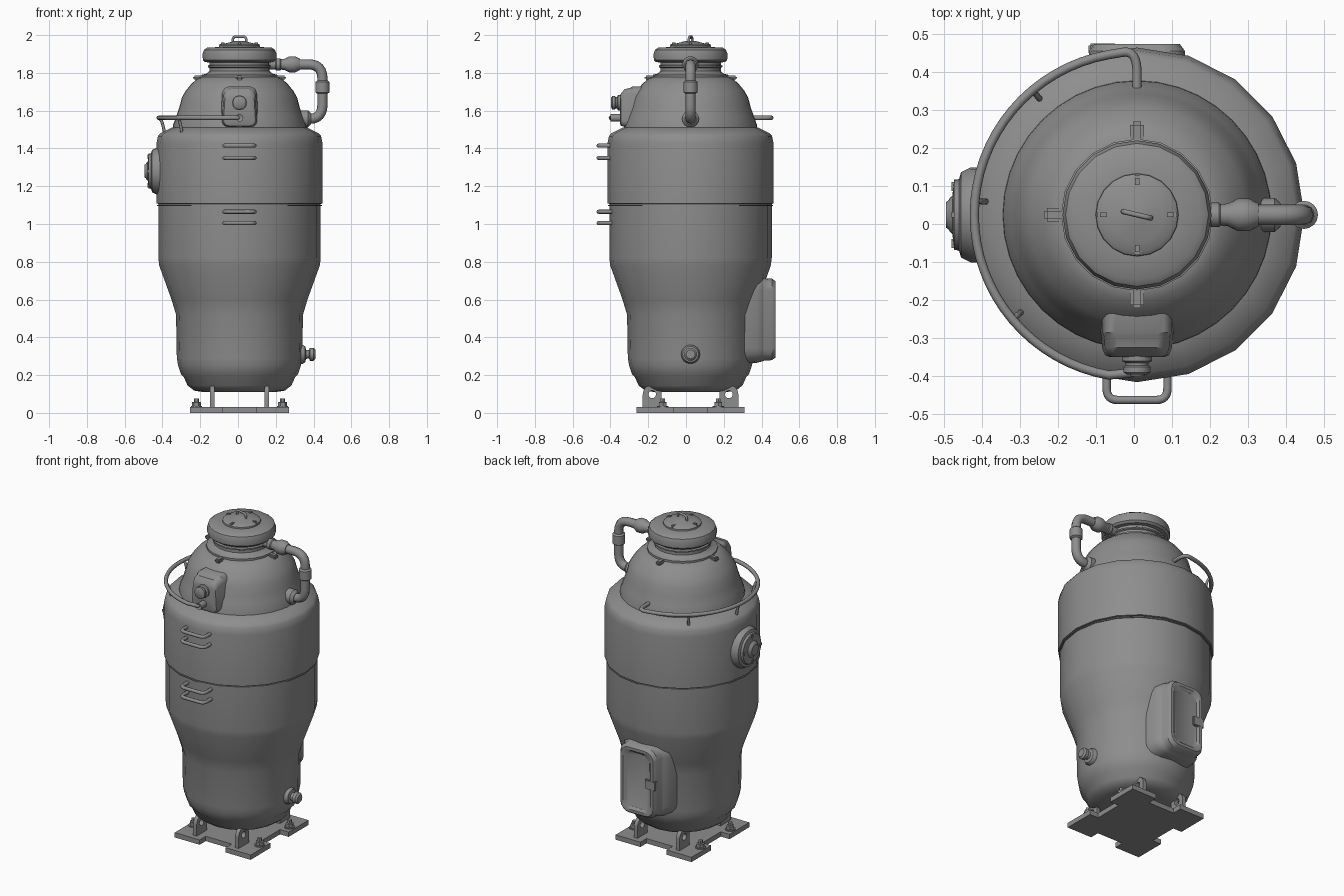
import bpy, bmesh, math
from mathutils import Vector

cube = bpy.data.objects.get("Cube")
if cube:
    bpy.data.objects.remove(cube, do_unlink=True)

steel = bpy.data.materials.new("grey steel")
steel.use_nodes = True
GREY = (0.27, 0.27, 0.27, 1)
steel.diffuse_color = GREY
steel.node_tree.nodes["Principled BSDF"].inputs["Base Color"].default_value = GREY

CX, CY = 0.008, 0.024   # vessel axis


def finish(ob, angle=35):
    ob.data.materials.clear()
    ob.data.materials.append(steel)
    bpy.ops.object.select_all(action='DESELECT')
    ob.select_set(True)
    bpy.context.view_layer.objects.active = ob
    bpy.ops.object.shade_smooth_by_angle(angle=math.radians(angle))
    return ob


def make(name, bm):
    bmesh.ops.recalc_face_normals(bm, faces=bm.faces)
    me = bpy.data.meshes.new(name)
    bm.to_mesh(me)
    bm.free()
    ob = bpy.data.objects.new(name, me)
    bpy.context.collection.objects.link(ob)
    return finish(ob)


def loft(name, loops, caps=True):
    """Skin a row of equal-length closed loops."""
    bm = bmesh.new()
    rings = [[bm.verts.new(p) for p in loop] for loop in loops]
    n = len(rings[0])
    for a, b in zip(rings, rings[1:]):
        for i in range(n):
            j = (i + 1) % n
            bm.faces.new((a[i], a[j], b[j], b[i]))
    if caps:
        bm.faces.new(rings[0])
        bm.faces.new(rings[-1])
    return make(name, bm)


def lathe(name, profile, at=(CX, CY, 0), axis=(0, 0, 1), segs=20):
    turn = Vector(axis).to_track_quat('Z', 'Y')
    steps = [math.tau * i / segs for i in range(segs)]
    return loft(name, [[Vector(at) + turn @ Vector((r * math.cos(a), r * math.sin(a), h))
                        for a in steps] for r, h in profile])


def rounded(points, radius):
    """Round the inner corners of a path."""
    pts = [Vector(p) for p in points]
    out = [pts[0]]
    for a, b, c in zip(pts, pts[1:], pts[2:]):
        s = b + (a - b).normalized() * min(radius, (a - b).length / 2)
        e = b + (c - b).normalized() * min(radius, (c - b).length / 2)
        for k in range(7):
            t = k / 6
            out.append(s * (1 - t) ** 2 + b * 2 * t * (1 - t) + e * t * t)
    return out + [pts[-1]]


def tube(name, path, radius):
    cu = bpy.data.curves.new(name, 'CURVE')
    cu.dimensions = '3D'
    cu.bevel_depth = radius
    cu.bevel_resolution = 2
    cu.use_fill_caps = True
    sp = cu.splines.new('POLY')
    sp.points.add(len(path) - 1)
    for p, co in zip(sp.points, path):
        p.co = (*co, 1)
    ob = bpy.data.objects.new(name, cu)
    bpy.context.collection.objects.link(ob)
    bpy.ops.object.select_all(action='DESELECT')
    ob.select_set(True)
    bpy.context.view_layer.objects.active = ob
    bpy.ops.object.convert(target='MESH')
    return finish(bpy.context.object, 50)


def panel_loop(w, h, y, z, corner, taper=0.0):
    """Rounded rectangle facing along y, narrower at the top by taper."""
    loop = []
    for q, (sx, sz) in enumerate([(1, 1), (-1, 1), (-1, -1), (1, -1)]):
        for k in range(5):
            a = math.pi / 2 * (q + k / 4)
            px = sx * (w - corner) + corner * math.cos(a)
            pz = sz * (h - corner) + corner * math.sin(a)
            loop.append((CX + px * (1 - taper * (pz / h + 1) / 2), y, z + pz))
    return loop


def block(name, centre, size, spin=0.0, bevel=0.005):
    bm = bmesh.new()
    bmesh.ops.create_cube(bm, size=1)
    bmesh.ops.scale(bm, vec=size, verts=bm.verts)
    bmesh.ops.bevel(bm, geom=bm.edges[:], offset=bevel, segments=2, affect='EDGES')
    ob = make(name, bm)
    ob.location, ob.rotation_euler.z = centre, spin
    return ob


def polar(r, deg, z):
    a = math.radians(deg)
    return Vector((CX + r * math.cos(a), CY + r * math.sin(a), z))


# Vessel
lathe("lower_body", [(.19, .11), (.24, .118), (.275, .145), (.295, .19), (.31, .205), (.325, .25),
                     (.332, .29), (.336, .52), (.36, .60), (.425, .78), (.43, .82), (.43, 1.105)])
lathe("upper_belt", [(.42, 1.10), (.422, 1.106), (.44, 1.108), (.44, 1.425), (.432, 1.465),
                     (.42, 1.48), (.36, 1.51), (.33, 1.515)])
lathe("seam_ring", [(.425, 1.095), (.436, 1.095), (.436, 1.101), (.425, 1.101)])
lathe("dome", [(.355, 1.49), (.352, 1.525), (.335, 1.57), (.318, 1.62), (.305, 1.67), (.285, 1.705),
               (.255, 1.742), (.225, 1.768), (.20, 1.778), (.15, 1.78)], segs=40)
lathe("neck", [(.20, 1.76), (.20, 1.79), (.172, 1.797), (.16, 1.81), (.16, 1.826), (.168, 1.83),
               (.168, 1.838), (.16, 1.843), (.16, 1.87)])
lathe("cap", [(.15, 1.855), (.182, 1.857), (.194, 1.868), (.196, 1.90), (.188, 1.922),
              (.17, 1.934), (.10, 1.937)])
lathe("cap_lid", [(.11, 1.93), (.108, 1.945), (.098, 1.952), (.07, 1.957), (.03, 1.968), (.005, 1.97)])
for i in range(4):
    spin = i * 90
    block("dome_tab", polar(.21, spin, 1.775), (.07, .036, .024), math.radians(spin), .008)
    block("lid_clip", polar(.088, spin, 1.95), (.034, .028, .02), math.radians(spin), .008)
dx, dy = math.cos(-.23), math.sin(-.23)
tube("lid_handle", rounded([(CX + s * .037 * dx, CY + s * .037 * dy, z)
                            for s, z in ((-1, 1.95), (-1, 1.992), (1, 1.992), (1, 1.95))], .02), .007)

# Side pipe
PIPE_Z, PIPE_X = 1.845, .447
tube("side_pipe", rounded([(.14, CY, PIPE_Z), (PIPE_X, CY, PIPE_Z), (PIPE_X, CY, 1.557),
                           (.31, CY, 1.557)], .075), .027)
lathe("pipe_union", [(.028, .19), (.032, .195), (.032, .215), (.028, .22), (.03, .24), (.043, .265),
                     (.043, .295), (.03, .32)], (CX, CY, PIPE_Z), (1, 0, 0), 16)
lathe("pipe_coupling", [(.027, 1.69), (.037, 1.697), (.037, 1.752), (.027, 1.76)], (PIPE_X, CY, 0), segs=16)
lathe("pipe_flange", [(.045, .32), (.045, .362), (.036, .372), (.03, .378)], (CX, CY, 1.557), (1, 0, 0), 16)

# Curved rail with struts
RAIL_Z = 1.562
arc = [polar(.428, d, RAIL_Z) for d in range(100, 261, 5)]
rail = rounded([(CX, .34, RAIL_Z), (CX, .458, RAIL_Z), arc[0]], .06) + arc[1:-1]
rail += rounded([arc[-1], (CX, -.39, RAIL_Z), (CX, -.33, RAIL_Z)], .02)
tube("rail", rail, .012)
lathe("rail_end", [(.012, .395), (.02, .40), (.02, .36), (.02, .34)][::-1], (CX, 0, RAIL_Z), (0, -1, 0), 12)
for d in (130, 175, 220):
    tube("rail_strut", rounded([polar(.428, d, RAIL_Z), polar(.412, d, 1.545), polar(.395, d, 1.47)], .03), .008)

# Front control box and knob
BOX_Z = 1.617
loft("control_box", [panel_loop(w, h, y, BOX_Z + dz, c, .12) for w, h, y, dz, c in
                     ((.102, .11, -.2, 0, .035), (.102, .11, -.285, 0, .035), (.096, .104, -.295, 0, .035),
                      (.094, .1, -.325, -.003, .035), (.086, .085, -.345, -.012, .03),
                      (.074, .07, -.35, -.014, .03))])
lathe("control_knob", [(.04, .33), (.04, .36), (.03, .365), (.03, .372), (.036, .376), (.036, .39),
                       (.026, .396)], (CX, 0, 1.642), (0, -1, 0), 12)

# Front rungs
for z in (1.415, 1.35, 1.065, 1.005):
    tube("rung", rounded([(CX - .08, -.38, z), (CX - .08, -.463, z), (CX + .08, -.463, z),
                          (CX + .08, -.38, z)], .03), .011)

# Round port on the side
PORT = (0, CY, 1.28)
lathe("side_port", [(.125, .38), (.125, .43), (.112, .455), (.095, .46), (.09, .473), (.05, .478),
                    (.045, .484), (.038, .488), (.034, .494)], PORT, (-1, 0, 0))
for sy, sz in ((1, 0), (-1, 0), (0, 1), (0, -1)):
    block("port_clip", (-.468, CY + sy * .075, 1.28 + sz * .075),
          (.024, .036 if sy else .026, .036 if sz else .026), 0, .006)

# Back hatch and latch
HATCH_Z = .495
loft("hatch", [panel_loop(w, h, y, HATCH_Z, c) for w, h, y, c in
               ((.168, .235, .25, .08), (.16, .23, .375, .08), (.135, .222, .405, .065),
                (.128, .218, .415, .06), (.126, .216, .455, .06), (.112, .202, .474, .055),
                (.095, .185, .474, .045), (.08, .17, .462, .04))])
block("hatch_latch", (CX - .09, .46, HATCH_Z), (.075, .03, .06))

# Drain valve
lathe("drain_valve", [(.05, .31), (.05, .335), (.042, .348), (.024, .352), (.022, .368), (.034, .372),
                      (.034, .392), (.024, .402)], (CX, CY, .31), (1, 0, 0), 16)

# Notched base plate
HX, HY, N, D = .262, .285, .09, .06
quad = [(HX - D, N), (HX, N), (HX, HY), (N, HY), (N, HY - D)]
outline = []
for sx, sy in ((1, 1), (-1, 1), (-1, -1), (1, -1)):
    pts = [(CX + sx * x, CY + sy * y) for x, y in quad]
    outline += pts if sx * sy > 0 else pts[::-1]
loft("base_plate", [[(x, y, z) for x, y in outline] for z in (0, .03)])

# Lugs with eye holes, and bolts
clamp = lambda v: max(-1, min(1, v * 1.42))
angles = [math.tau * i / 24 for i in range(24)]
for sx in (-1, 1):
    for sy in (-1, 1):
        x, y, z = CX + sx * .145, CY + sy * .203, .098
        eye = [(.02 * math.cos(a), .02 * math.sin(a)) for a in angles]
        rim = [(.05 * math.cos(a), .05 * math.sin(a)) if math.sin(a) >= 0 else
               (.05 * clamp(math.cos(a)), .075 * clamp(math.sin(a))) for a in angles]
        section = [(eye, -.012), (rim, -.012), (rim, .012), (eye, .012), (eye, -.012)]
        loft("lug", [[(x + o, y + u, z + v) for u, v in ring] for ring, o in section], False)
        spot = (CX + sx * .228, CY + sy * .147, 0)
        lathe("bolt_washer", [(.03, .028), (.03, .036)], spot, segs=12)
        lathe("bolt", [(.024, .034), (.024, .056), (.014, .058), (.014, .076)], spot, segs=6)
